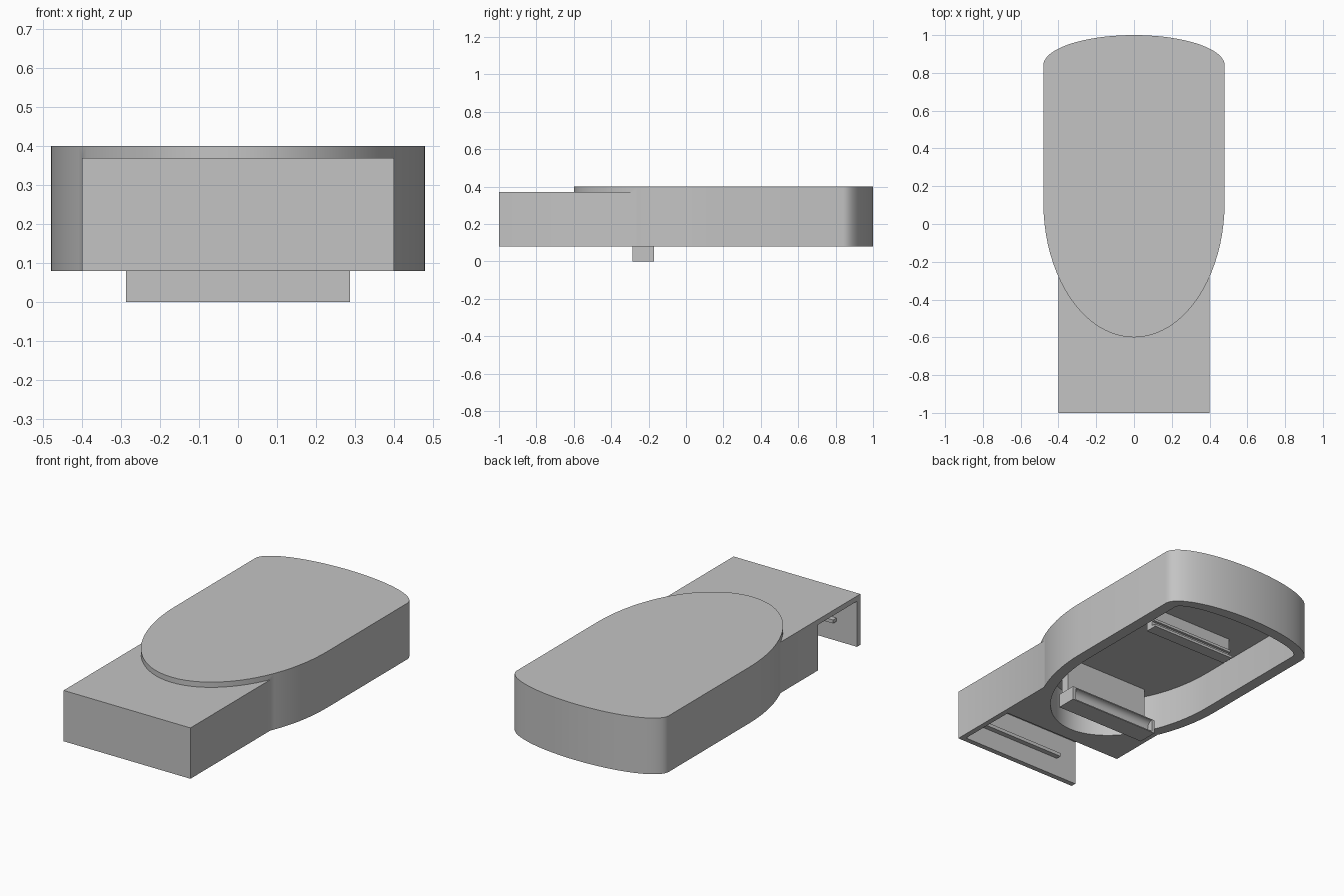
import bpy, bmesh, math
from mathutils import Vector

old = bpy.data.objects.get("Cube")
if old:
    bpy.data.objects.remove(old, do_unlink=True)

grey = bpy.data.materials.new("plain grey")
grey.use_nodes = True
COLOUR = (0.55, 0.55, 0.55, 1)
grey.diffuse_color = COLOUR
grey.node_tree.nodes["Principled BSDF"].inputs["Base Color"].default_value = COLOUR


def prism(name, points, low, high, axis="z"):
    """Extrude a flat profile along z (points are x, y) or x (points are y, z)."""
    bm = bmesh.new()
    place = (lambda a, b: (a, b, low)) if axis == "z" else (lambda a, b: (low, a, b))
    face = bm.faces.new([bm.verts.new(place(a, b)) for a, b in points])
    moved = bmesh.ops.extrude_face_region(bm, geom=[face])["geom"]
    step = Vector((0, 0, high - low)) if axis == "z" else Vector((high - low, 0, 0))
    bmesh.ops.translate(bm, verts=[v for v in moved if isinstance(v, bmesh.types.BMVert)], vec=step)
    bmesh.ops.recalc_face_normals(bm, faces=bm.faces)
    mesh = bpy.data.meshes.new(name)
    bm.to_mesh(mesh)
    bm.free()
    mesh.materials.append(grey)
    obj = bpy.data.objects.new(name, mesh)
    bpy.context.collection.objects.link(obj)
    return obj


def box(name, x, y, z):
    corners = [(x[0], y[0]), (x[1], y[0]), (x[1], y[1]), (x[0], y[1])]
    return prism(name, corners, z[0], z[1])


def outline(inset, segments=40):
    """Straight sides closed by a long half ellipse in front and a shallow one behind."""
    half = 0.48 - inset
    points = []
    for centre, depth, start in ((0.84, 0.16, 0), (0.116, 0.716, math.pi)):
        for i in range(segments + 1):
            t = start + math.pi * i / segments
            points.append((half * math.cos(t), centre + (depth - inset) * math.sin(t)))
    return points


def combine(target, tool, operation):
    mod = target.modifiers.new(operation.lower(), "BOOLEAN")
    mod.operation, mod.solver, mod.object = operation, "EXACT", tool
    bpy.context.view_layer.objects.active = target
    bpy.ops.object.modifier_apply(modifier=mod.name)
    bpy.data.objects.remove(tool, do_unlink=True)


# Housing: rounded shell joined to the lower front box, hollow underneath
housing = prism("housing", outline(0), 0.08, 0.40)
combine(housing, box("front_box", (-0.4, 0.4), (-1, -0.2), (0.08, 0.37)), "UNION")
combine(housing, prism("cavity_cutter", outline(0.065), 0, 0.295), "DIFFERENCE")
combine(housing, box("bay_cutter", (-0.6, 0.37), (-0.97, -0.62), (0, 0.34)), "DIFFERENCE")

# Facing ribs in the open front bay
box("front_wall_rib", (-0.27, 0.27), (-0.975, -0.94), (0.19, 0.21))
box("bay_back_rib", (-0.37, 0.27), (-0.645, -0.615), (0.28, 0.30))

# Grooved bar hanging below the housing, with its carrier plate and closed ends
groove = [(-0.17 - 0.034 * math.cos(t), 0.04 + 0.034 * math.sin(t))
          for t in (math.pi * (i / 16 - 0.5) for i in range(17))]
prism("grooved_bar", [(-0.17, 0), *groove, (-0.17, 0.08), (-0.285, 0.08), (-0.285, 0)],
      -0.268, 0.268, "x")
for side, label in ((-1, "right"), (1, "left")):
    box(label + "_bar_end", sorted((side * 0.268, side * 0.287)), (-0.285, -0.17), (0, 0.08))
box("bar_plate", (-0.27, 0.27), (-0.285, -0.235), (0.07, 0.30))

# Rear hanging plate with a double lip
box("rear_plate", (-0.27, 0.27), (0.43, 0.475), (0.165, 0.30))
box("rear_lower_lip", (-0.27, 0.27), (0.47, 0.50), (0.165, 0.18))
box("rear_upper_lip", (-0.27, 0.27), (0.47, 0.49), (0.205, 0.22))

# Smooth curved walls, crisp edges
bpy.ops.object.select_all(action="DESELECT")
for name in ("housing", "grooved_bar"):
    obj = bpy.data.objects[name]
    obj.select_set(True)
    bpy.context.view_layer.objects.active = obj
bpy.ops.object.shade_smooth_by_angle(angle=math.radians(30))
